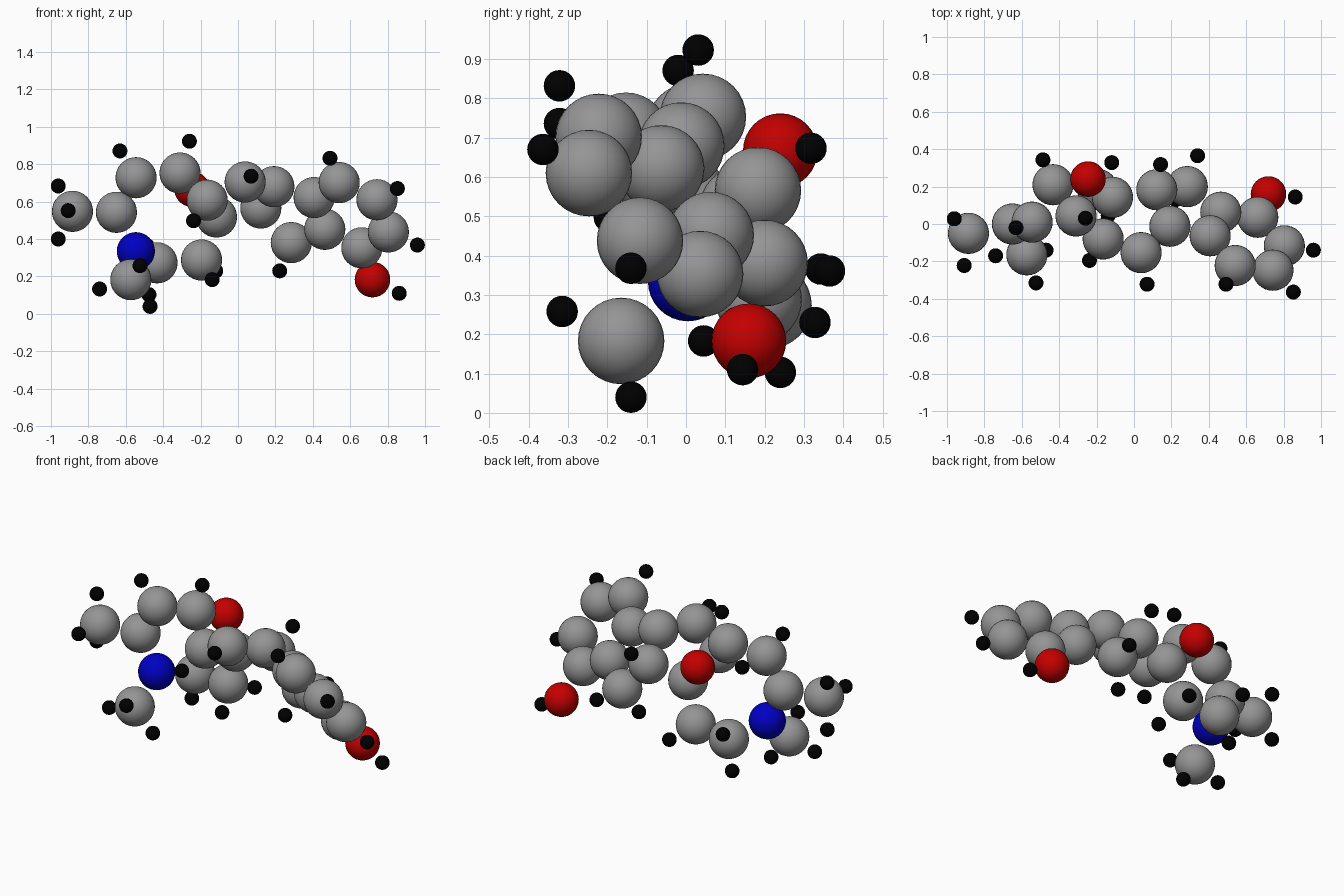
import bpy, bmesh


def material(name, rgb):
    m = bpy.data.materials.new(name)
    m.diffuse_color = (*rgb, 1)
    return m


def ball_mesh(name, radius, mat):
    # one smooth ball, shared by all atoms of the same kind
    bm = bmesh.new()
    bmesh.ops.create_uvsphere(bm, u_segments=32, v_segments=16, radius=radius)
    for f in bm.faces:
        f.smooth = True
    me = bpy.data.meshes.new(name)
    bm.to_mesh(me)
    bm.free()
    me.materials.append(mat)
    return me


def place(name, mesh, centres):
    for i, c in enumerate(centres, 1):
        ob = bpy.data.objects.new(f"{name}_{i}", mesh)
        ob.location = c
        bpy.context.collection.objects.link(ob)


# large dark grey carbon balls
place("carbon_atom", ball_mesh("carbon", 0.11, material("dark_grey", (.3, .3, .3))), [
    (-.885, -.05, .548), (-.65, 0, .543), (-.545, .01, .728), (-.31, .043, .753),
    (-.165, -.08, .608), (-.115, .143, .518), (-.195, .185, .288), (-.433, .21, .273),
    (-.573, -.165, .183), (.038, -.153, .705), (.192, -.012, .68), (.122, .183, .566),
    (.285, .2, .381), (.407, -.063, .622), (.464, .063, .452), (.541, -.222, .702),
    (.743, -.247, .61), (.804, -.117, .438), (.662, .036, .353),
])

# blue nitrogen ball
place("nitrogen_atom", ball_mesh("nitrogen", 0.102, material("blue", (0, 0, .55))),
      [(-.546, .005, .335)])

# red oxygen balls
place("oxygen_atom", ball_mesh("oxygen", 0.095, material("red", (.55, 0, 0))),
      [(-.246, .24, .667), (.719, .16, .183)])

# small black hydrogen balls
place("hydrogen_atom", ball_mesh("hydrogen", 0.04, material("black", (0, 0, 0))), [
    (-.961, .028, .684), (-.908, -.222, .552), (-.961, .026, .4),     # left end group
    (-.74, -.17, .133), (-.524, -.315, .258), (-.47, -.14, .04),      # lower end group
    (-.631, -.02, .871), (-.26, .031, .923), (-.238, -.195, .498),
    (-.487, .343, .366), (-.476, .24, .103), (-.119, .328, .23), (-.138, .045, .183),
    (.07, -.322, .736), (.142, .318, .673), (.34, .365, .361), (.223, .13, .23),
    (.492, -.322, .832), (.852, -.364, .67), (.959, -.14, .368), (.862, .144, .11),
])
